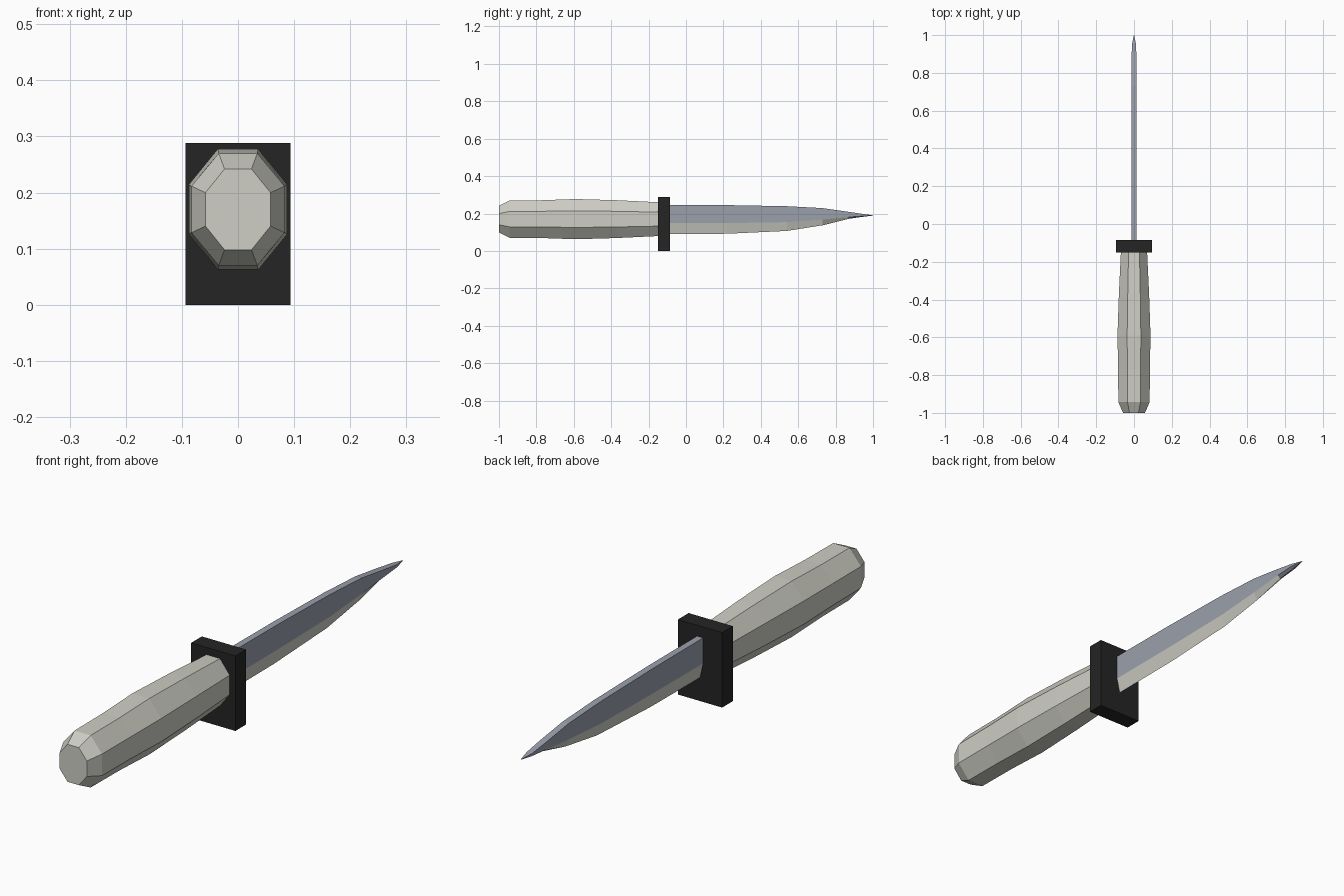
import bpy, bmesh, math

if "Cube" in bpy.data.objects:
    bpy.data.objects.remove(bpy.data.objects["Cube"])


def material(name, rgb):
    m = bpy.data.materials.new(name)
    m.diffuse_color = (*rgb, 1)
    m.use_nodes = True
    m.node_tree.nodes["Principled BSDF"].inputs["Base Color"].default_value = m.diffuse_color
    return m


ivory = material("pale grey", (0.62, 0.62, 0.56))
steel = material("blue steel", (0.32, 0.35, 0.41))
black = material("black", (0.018, 0.018, 0.018))


def loft(name, rings, mats, rule=None):
    """Skin a list of equal-length point rings, capping both ends."""
    bm = bmesh.new()
    loops = [[bm.verts.new(p) for p in ring] for ring in rings]
    n = len(loops[0])
    for k, (a, b) in enumerate(zip(loops, loops[1:])):
        for i in range(n):
            j = (i + 1) % n
            f = bm.faces.new((a[i], a[j], b[j], b[i]))
            if rule:
                f.material_index = rule(k, i)
    bm.faces.new(loops[0])
    bm.faces.new(loops[-1])
    bmesh.ops.remove_doubles(bm, verts=bm.verts, dist=0.0001)
    bmesh.ops.recalc_face_normals(bm, faces=bm.faces)
    me = bpy.data.meshes.new(name)
    bm.to_mesh(me)
    bm.free()
    for m in mats:
        me.materials.append(m)
    ob = bpy.data.objects.new(name, me)
    bpy.context.collection.objects.link(ob)
    return ob


# Handle: octagonal grip; (y, half width, half height)
grip = [(-1.0, 0.058, 0.072), (-0.943, 0.083, 0.1), (-0.77, 0.084, 0.101),
        (-0.59, 0.0875, 0.1075), (-0.37, 0.08, 0.101), (-0.14, 0.069, 0.09)]
c = 1 / math.cos(math.pi / 8)
angles = [math.pi / 8 + i * math.pi / 4 for i in range(8)]
loft("handle", [[(w * c * math.cos(a), y, 0.17 + h * c * math.sin(a)) for a in angles]
                for y, w, h in grip], [ivory])

# Guard: rectangular plate
bpy.ops.mesh.primitive_cube_add(size=1, location=(0, -0.1175, 0.144))
guard = bpy.context.object
guard.name = "guard"
guard.scale = (0.188, 0.065, 0.288)
guard.data.materials.append(black)

# Blade: flat spine, flat sides, ground edge; (y, half thickness, spine z, bevel z, edge z)
stations = [(-0.1, 0.013, 0.246, 0.148, 0.09), (0.22, 0.013, 0.245, 0.149, 0.092),
            (0.54, 0.013, 0.239, 0.154, 0.107), (0.73, 0.013, 0.229, 0.168, 0.137),
            (0.87, 0.013, 0.209, 0.181, 0.172), (0.95, 0.011, 0.197, 0.187, 0.183),
            (1.0, 0.001, 0.191, 0.190, 0.189)]
loft("blade", [[(-t, y, s), (t, y, s), (t, y, b), (0, y, e), (-t, y, b)]
               for y, t, s, b, e in stations],
     [steel, ivory], lambda k, i: 1 if i in (2, 3) and k < 4 else 0)
